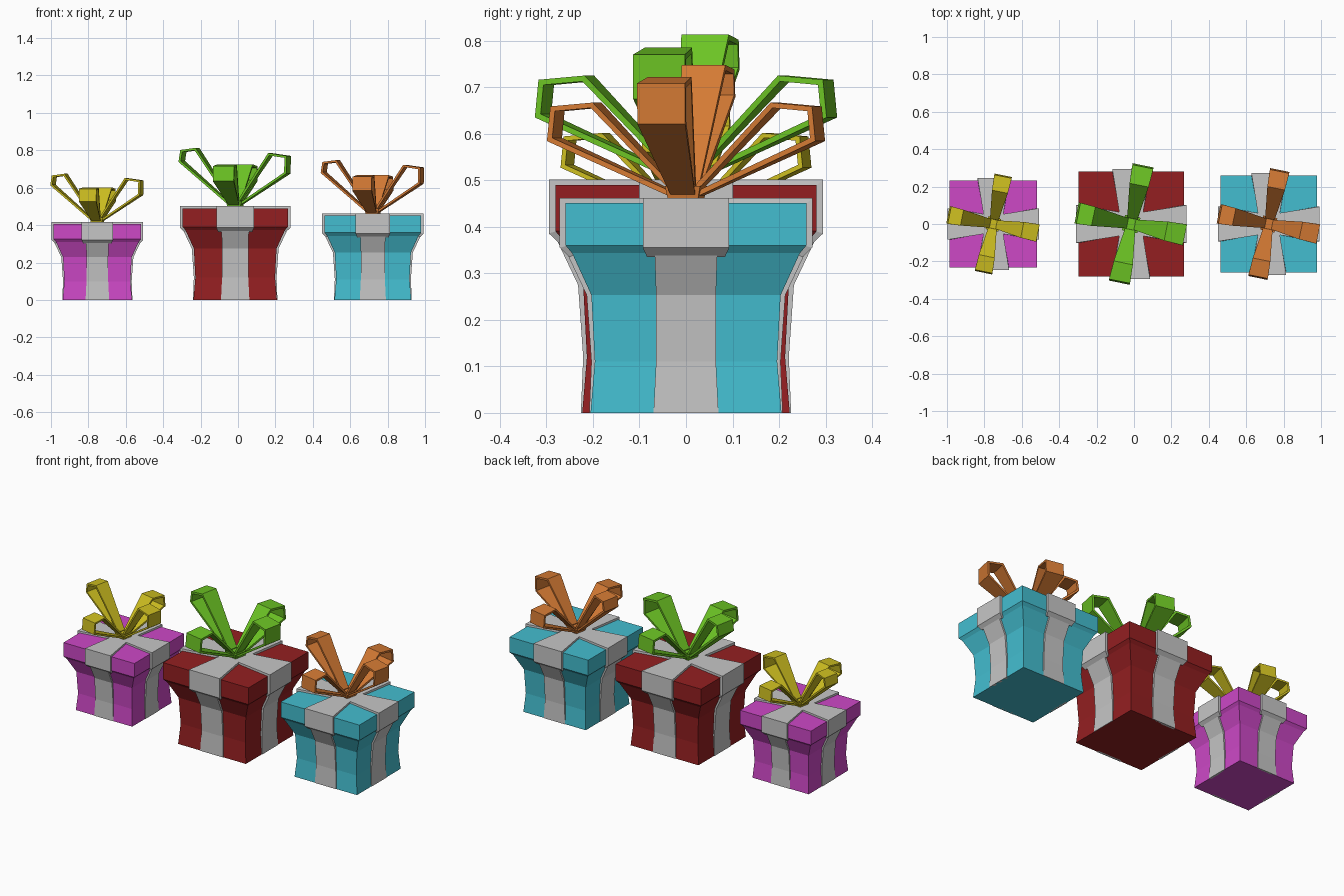
import bpy, bmesh, math
from mathutils import Vector

if "Cube" in bpy.data.objects:
    bpy.data.objects.remove(bpy.data.objects["Cube"])


def material(name, rgb):
    """Flat colour given as sRGB 0-255."""
    m = bpy.data.materials.new(name)
    lin = [((c / 255 + 0.055) / 1.055) ** 2.4 for c in rgb]
    m.diffuse_color = (*lin, 1)
    m.use_nodes = True
    m.node_tree.nodes["Principled BSDF"].inputs["Base Color"].default_value = m.diffuse_color
    return m


def finish(bm, name, mat, place):
    centre, scale = place
    bmesh.ops.recalc_face_normals(bm, faces=bm.faces)
    me = bpy.data.meshes.new(name)
    bm.to_mesh(me)
    bm.free()
    me.materials.append(mat)
    ob = bpy.data.objects.new(name, me)
    ob.location = (centre, 0, 0)
    ob.scale = (scale,) * 3
    bpy.context.collection.objects.link(ob)


def square_loft(bm, profile, bottom=False, top=False, angle=0):
    """Stack of square rings from (half width, height) pairs."""
    rings = []
    for h, z in profile:
        ring = []
        for k in range(4):
            a = angle + math.radians(45 + 90 * k)
            ring.append(bm.verts.new((h * math.sqrt(2) * math.cos(a),
                                      h * math.sqrt(2) * math.sin(a), z)))
        rings.append(ring)
    for a, b in zip(rings, rings[1:]):
        for k in range(4):
            j = (k + 1) % 4
            bm.faces.new((a[k], a[j], b[j], b[k]))
    if bottom:
        bm.faces.new(rings[0][::-1])
    if top:
        bm.faces.new(rings[-1])


def band(bm, outer, inner, angle, closed):
    """Thick band through (radius, height, half width) stations, turned about z."""
    c, s = math.cos(angle), math.sin(angle)

    def vert(p, side):
        r, z, w = p
        t = side * w
        return bm.verts.new((r * c - t * s, r * s + t * c, z))

    rows = [(vert(o, 1), vert(o, -1), vert(i, -1), vert(i, 1))
            for o, i in zip(outer, inner)]
    pairs = list(zip(rows, rows[1:]))
    if closed:
        pairs.append((rows[-1], rows[0]))
    else:
        bm.faces.new(rows[0])
        bm.faces.new(rows[-1][::-1])
    for a, b in pairs:
        for k in range(4):
            j = (k + 1) % 4
            bm.faces.new((a[k], a[j], b[j], b[k]))


def inset(points, d):
    """Mitred inward offset of a counter-clockwise (r, z, w) polygon."""
    out = []
    n = len(points)
    for k, (r, z, w) in enumerate(points):
        p = Vector((r, z))
        e1 = (p - Vector(points[k - 1][:2])).normalized()
        e2 = (Vector(points[(k + 1) % n][:2]) - p).normalized()
        n1, n2 = Vector((-e1.y, e1.x)), Vector((-e2.y, e2.x))
        q = p + (n1 + n2) * d / max(0.35, 1 + n1.dot(n2))
        out.append((q.x, q.y, w))
    return out


# Profiles of the largest present; the others are scaled copies
BODY = [(.223, 0), (.213, .12), (.221, .275), (.266, .373)]
LID = [(.266, .373), (.281, .391), (.281, .490)]
LID_RIBBON = [(.05, .502, .062), (.295, .502, .101), (.295, .386, .101), (.272, .364, .091)]
LID_RIBBON_IN = [(.05, .480, .062), (.272, .480, .101), (.272, .392, .101), (.255, .372, .091)]
BODY_RIBBON = [(.276, .368, .073), (.232, .275, .070), (.221, .12, .070), (.226, 0, .076)]
BODY_RIBBON_IN = [(.255, .368, .073), (.212, .275, .070), (.204, .12, .070), (.212, 0, .076)]

# Bow loops as (radius, height, half width), counter-clockwise
LOW_LOOP = [(.025, .502, .028), (.320, .635, .057), (.312, .716, .057),
            (.212, .725, .052), (.030, .535, .028)]
RIGHT_LOOP = [(.025, .502, .028), (.290, .675, .057), (.293, .770, .057),
              (.190, .785, .052), (.020, .535, .028)]
LEFT_LOOP = [(.025, .502, .028), (.298, .738, .057), (.288, .802, .057),
             (.206, .813, .052), (.020, .535, .028)]
TWIST = math.radians(-11.5)


def present(colour, place, paper, bow, ribbon):
    # Box and lid
    bm = bmesh.new()
    square_loft(bm, BODY, bottom=True)
    finish(bm, colour + "_box", paper, place)
    bm = bmesh.new()
    square_loft(bm, LID, top=True)
    finish(bm, colour + "_lid", paper, place)

    # Grey ribbons down the four sides
    for name, out, inn in (("lid_ribbon", LID_RIBBON, LID_RIBBON_IN),
                           ("box_ribbon", BODY_RIBBON, BODY_RIBBON_IN)):
        bm = bmesh.new()
        for k in range(4):
            band(bm, out, inn, k * math.pi / 2, False)
        if name == "lid_ribbon":
            square_loft(bm, [(.062, .485), (.062, .502)], True, True)
        finish(bm, colour + "_" + name, ribbon, place)

    # Bow of four loops and a small knot
    bm = bmesh.new()
    for k, loop in enumerate((RIGHT_LOOP, LOW_LOOP, LEFT_LOOP, LOW_LOOP)):
        band(bm, loop, inset(loop, .012), TWIST + k * math.pi / 2, True)
    finish(bm, colour + "_bow_loops", bow, place)
    bm = bmesh.new()
    square_loft(bm, [(.036, .500), (.042, .530)], True, True, TWIST)
    finish(bm, colour + "_bow_knot", bow, place)


grey = material("grey ribbon", (198, 198, 198))
present("pink", (-.752, .83), material("pink paper", (205, 72, 198)),
        material("yellow bow", (205, 190, 32)), grey)
present("red", (-.015, 1.0), material("red paper", (148, 31, 33)),
        material("green bow", (108, 196, 36)), grey)
present("blue", (.721, .92), material("blue paper", (68, 190, 208)),
        material("orange bow", (212, 122, 52)), grey)
